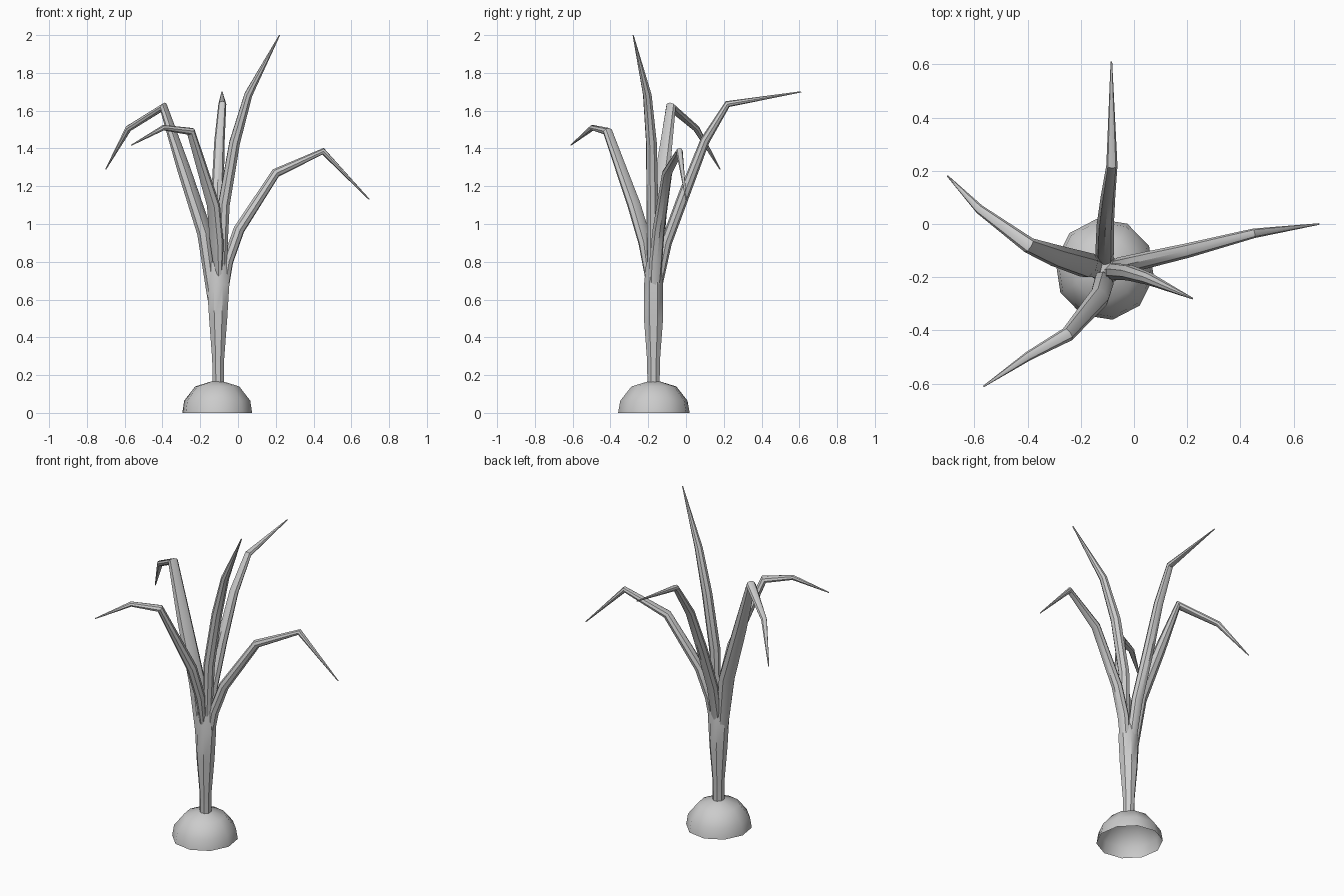
import bpy, bmesh, math
from mathutils import Vector

cube = bpy.data.objects.get("Cube")
if cube:
    bpy.data.objects.remove(cube, do_unlink=True)

# One plain grey for the whole plant
grey = bpy.data.materials.new("plain grey")
grey.use_nodes = True
grey.diffuse_color = (0.6, 0.6, 0.6, 1)
grey.node_tree.nodes["Principled BSDF"].inputs["Base Color"].default_value = (0.6, 0.6, 0.6, 1)


def loft(name, rings, cap_start=False, cap_end=False, angle=40):
    """Bridge equal-length rings of points into a smooth surface."""
    bm = bmesh.new()
    loops = [[bm.verts.new(p) for p in ring] for ring in rings]
    n = len(loops[0])
    for a, b in zip(loops, loops[1:]):
        for i in range(n):
            j = (i + 1) % n
            bm.faces.new((a[i], a[j], b[j], b[i]))
    if cap_start:
        bm.faces.new(loops[0][::-1])
    if cap_end:
        bm.faces.new(loops[-1])
    mesh = bpy.data.meshes.new(name)
    bm.to_mesh(mesh)
    bm.free()
    mesh.materials.append(grey)
    obj = bpy.data.objects.new(name, mesh)
    bpy.context.collection.objects.link(obj)
    bpy.ops.object.select_all(action="DESELECT")
    obj.select_set(True)
    bpy.context.view_layer.objects.active = obj
    bpy.ops.object.shade_smooth_by_angle(angle=math.radians(angle))
    return obj


def ellipse(centre, u, v, sides, turn=0.0):
    angles = [turn + math.tau * i / sides for i in range(sides)]
    return [centre + u * math.cos(a) + v * math.sin(a) for a in angles]


def upright(name, x, y, profile, sides, turn, **caps):
    """Stack of level rings; profile rows are z, x radius, y radius."""
    rings = [ellipse(Vector((x, y, z)), Vector((rx, 0, 0)), Vector((0, ry, 0)), sides, turn)
             for z, rx, ry in profile]
    return loft(name, rings, **caps)


def leaf(name, path, widths, thickness):
    """Bent, flattened tube that tapers to a point."""
    pts = [Vector(p) for p in path]
    reach = pts[-1] - pts[0]
    side = Vector((-reach.y, reach.x, 0)).normalized()
    rings = []
    for i, p in enumerate(pts):
        before = (p - pts[max(i - 1, 0)]).normalized()
        after = (pts[min(i + 1, len(pts) - 1)] - p).normalized()
        tangent = (before + after).normalized()
        across = (side - tangent * side.dot(tangent)).normalized()
        normal = tangent.cross(across)
        rings.append(ellipse(p, across * widths[i] / 2, normal * thickness[i] / 2, 8))
    return loft(name, rings, cap_start=True, cap_end=True)


# Half-buried bulb, open underneath
upright("bulb", -0.11, -0.17,
        [(0, 0.187, 0.192), (0.065, 0.177, 0.18), (0.14, 0.118, 0.12), (0.17, 0.02, 0.02)],
        10, math.radians(27), cap_end=True, angle=60)

# Stem, widening to where the leaves part
upright("stem", -0.105, -0.172,
        [(0.15, 0.033, 0.035), (0.28, 0.034, 0.037), (0.5, 0.052, 0.055),
         (0.68, 0.064, 0.054), (0.8, 0.05, 0.042)],
        8, math.radians(22.5), cap_end=True)

# Five leaves fanning out of the stem
leaf("right_leaf",
     [(-0.13, -0.17, 0.6), (-0.175, -0.155, 0.95), (-0.29, -0.12, 1.3),
      (-0.395, -0.08, 1.62), (-0.58, 0.055, 1.505), (-0.7, 0.18, 1.29)],
     [0.07, 0.1, 0.085, 0.06, 0.035, 0.006], [0.06, 0.075, 0.065, 0.05, 0.035, 0.006])
leaf("front_leaf",
     [(-0.1, -0.195, 0.68), (-0.112, -0.215, 0.9), (-0.13, -0.275, 1.1),
      (-0.25, -0.415, 1.49), (-0.395, -0.495, 1.51), (-0.565, -0.61, 1.417)],
     [0.03, 0.085, 0.08, 0.055, 0.035, 0.006], [0.03, 0.06, 0.06, 0.045, 0.03, 0.006])
leaf("left_leaf",
     [(-0.08, -0.17, 0.62), (-0.055, -0.16, 0.8), (0.005, -0.145, 0.97),
      (0.2, -0.1, 1.27), (0.45, -0.035, 1.385), (0.695, 0, 1.13)],
     [0.06, 0.07, 0.065, 0.055, 0.036, 0.006], [0.05, 0.06, 0.06, 0.05, 0.036, 0.006])
leaf("back_leaf",
     [(-0.11, -0.155, 0.65), (-0.11, -0.105, 0.9), (-0.108, -0.005, 1.17),
      (-0.098, 0.1, 1.44), (-0.083, 0.22, 1.635), (-0.085, 0.61, 1.7)],
     [0.06, 0.07, 0.065, 0.055, 0.042, 0.006], [0.05, 0.06, 0.06, 0.05, 0.036, 0.006])
leaf("tall_leaf",
     [(-0.09, -0.18, 0.65), (-0.075, -0.178, 1.1), (-0.018, -0.183, 1.43),
      (0.055, -0.205, 1.685), (0.22, -0.28, 2.0)],
     [0.05, 0.065, 0.06, 0.048, 0.006], [0.05, 0.065, 0.06, 0.045, 0.006])
